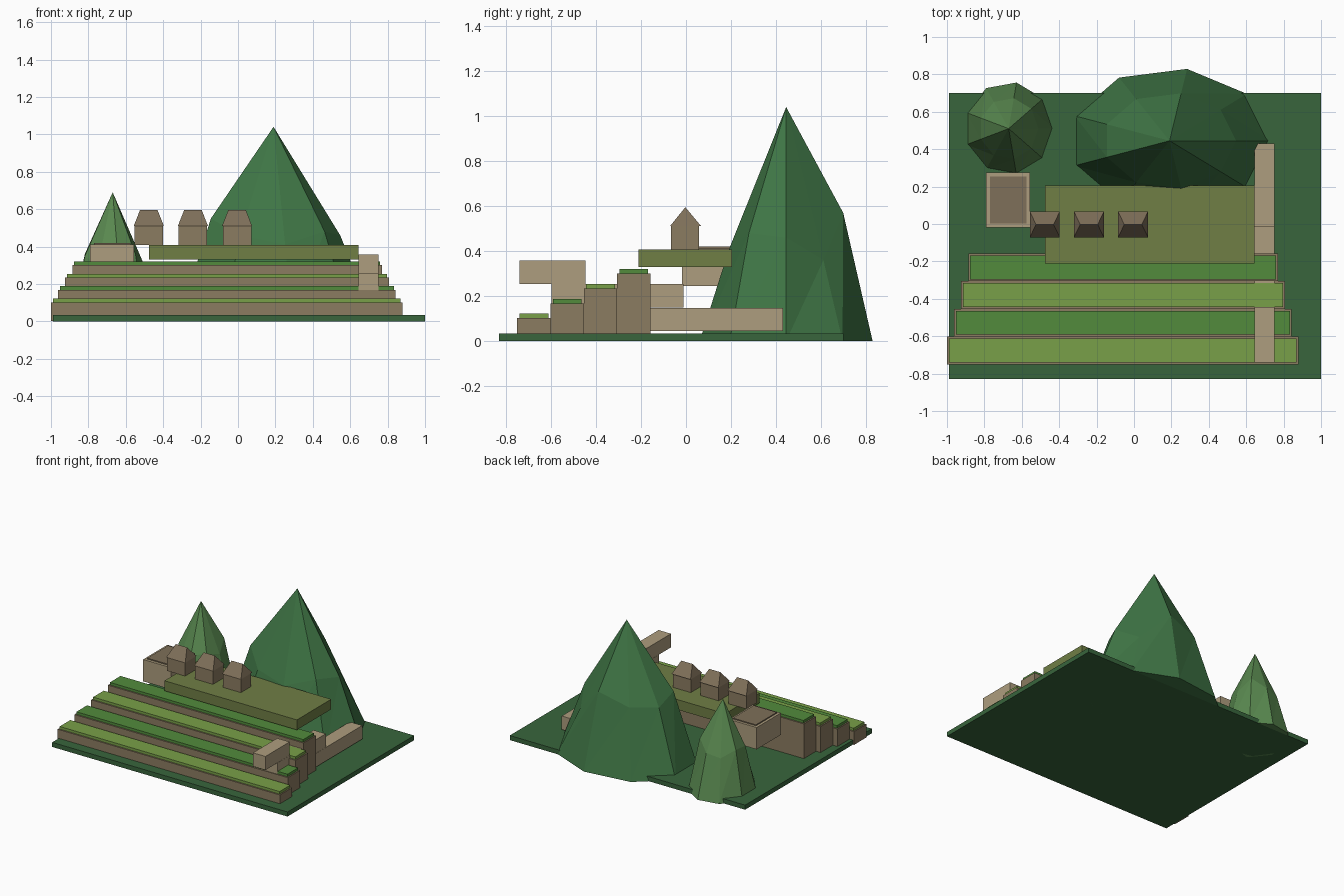
import bpy, bmesh
from math import cos, sin, radians

if "Cube" in bpy.data.objects:
    bpy.data.objects.remove(bpy.data.objects["Cube"])


def material(name, rgb):
    m = bpy.data.materials.new(name)
    m.diffuse_color = (*rgb, 1)
    m.use_nodes = True
    m.node_tree.nodes["Principled BSDF"].inputs["Base Color"].default_value = m.diffuse_color
    return m


SOIL = material("dark_green", (0.04, 0.13, 0.045))
STONE = material("stone", (0.26, 0.20, 0.12))
LIGHT = material("light_stone", (0.42, 0.34, 0.21))
ROOF = material("roof_brown", (0.21, 0.16, 0.10))
GRASS_A = material("light_grass", (0.19, 0.35, 0.065))
GRASS_B = material("deep_grass", (0.085, 0.26, 0.045))
PLAZA = material("olive_grass", (0.16, 0.21, 0.06))
PEAK_A = material("peak_green", (0.05, 0.18, 0.06))
PEAK_B = material("small_peak_green", (0.10, 0.25, 0.08))


def mesh(name, verts, faces, mat):
    me = bpy.data.meshes.new(name)
    me.from_pydata(verts, [], faces)
    bm = bmesh.new()
    bm.from_mesh(me)
    bmesh.ops.recalc_face_normals(bm, faces=bm.faces)
    bm.to_mesh(me)
    bm.free()
    me.materials.append(mat)
    ob = bpy.data.objects.new(name, me)
    bpy.context.collection.objects.link(ob)
    return ob


BOX_FACES = [(0, 1, 2, 3), (4, 5, 6, 7), (0, 1, 5, 4),
             (1, 2, 6, 5), (2, 3, 7, 6), (3, 0, 4, 7)]


def box(name, x0, x1, y0, y1, z0, z1, mat):
    v = [(x, y, z) for z in (z0, z1)
         for x, y in ((x0, y0), (x1, y0), (x1, y1), (x0, y1))]
    return mesh(name, v, BOX_FACES, mat)


def mountain(name, cx, cy, rx, ry, top, shoulders, mat):
    # nine-sided bulging cone with an uneven shoulder ring
    n = len(shoulders)
    v = []
    for i in range(n):
        a = radians(360 / n * i)
        v.append((cx + rx * cos(a), cy + ry * sin(a), 0))
    for i, z in enumerate(shoulders):
        a = radians(360 / n * i)
        v.append((cx + 0.66 * rx * cos(a), cy + 0.66 * ry * sin(a), z))
    v.append((cx, cy, top))
    f = [tuple(range(n))]
    for i in range(n):
        j = (i + 1) % n
        f += [(i, j, n + j), (i, n + j, n + i), (n + i, n + j, 2 * n)]
    mesh(name, v, f, mat)


# Ground slab
box("ground", -0.99, 1.0, -0.83, 0.70, 0, 0.035, SOIL)

# Four farming terraces with planted tops
for i in range(4):
    x0, x1 = -1.0 + 0.038 * i, 0.88 - 0.037 * i
    y0 = -0.75 + 0.148 * i
    y1, z = y0 + 0.148, 0.102 + 0.066 * i
    box(f"terrace_wall_{i+1}", x0, x1, y0, y1, 0.001, z, STONE)
    box(f"terrace_grass_{i+1}", x0 + 0.01, x1 - 0.01, y0 + 0.01, y1 - 0.01,
        z, z + 0.02, GRASS_B if i % 2 else GRASS_A)

# Village plateau
box("plateau", -0.475, 0.645, -0.21, 0.205, 0.33, 0.407, PLAZA)

# Three houses with hipped roofs
for i in range(3):
    cx = -0.477 + 0.236 * i
    box(f"house_{i+1}", cx - 0.076, cx + 0.076, -0.066, 0.058, 0.407, 0.515, STONE)
    e = 0.511
    v = [(cx - 0.08, -0.071, e), (cx + 0.08, -0.071, e), (cx + 0.08, 0.067, e),
         (cx - 0.08, 0.067, e), (cx - 0.047, -0.003, 0.595), (cx + 0.047, -0.003, 0.595)]
    mesh(f"roof_{i+1}", v, [(0, 1, 2, 3), (0, 1, 5, 4), (1, 2, 5),
                            (2, 3, 4, 5), (3, 0, 4)], ROOF)

# Temple block with inset roof slab
box("temple", -0.79, -0.555, -0.018, 0.275, 0.245, 0.412, LIGHT)
box("temple_roof", -0.77, -0.575, 0.003, 0.255, 0.40, 0.42, ROOF)

# Stepped path of overlapping blocks
for i, (y0, y1, z0) in enumerate([(-0.74, -0.447, 0.254),
                                  (-0.597, -0.01, 0.149),
                                  (-0.157, 0.43, 0.044)]):
    box(f"path_{i+1}", 0.645, 0.75, y0, y1, z0, z0 + 0.104, LIGHT)

# Peaks
mountain("large_peak", 0.19, 0.445, 0.54, 0.39, 1.04,
         [0.46, 0.36, 0.57, 0.50, 0.49, 0.55, 0.46, 0.41, 0.48], PEAK_A)
mountain("small_peak", -0.67, 0.51, 0.24, 0.25, 0.69,
         [0.325, 0.40, 0.33, 0.31, 0.36, 0.35, 0.30, 0.34, 0.36], PEAK_B)
